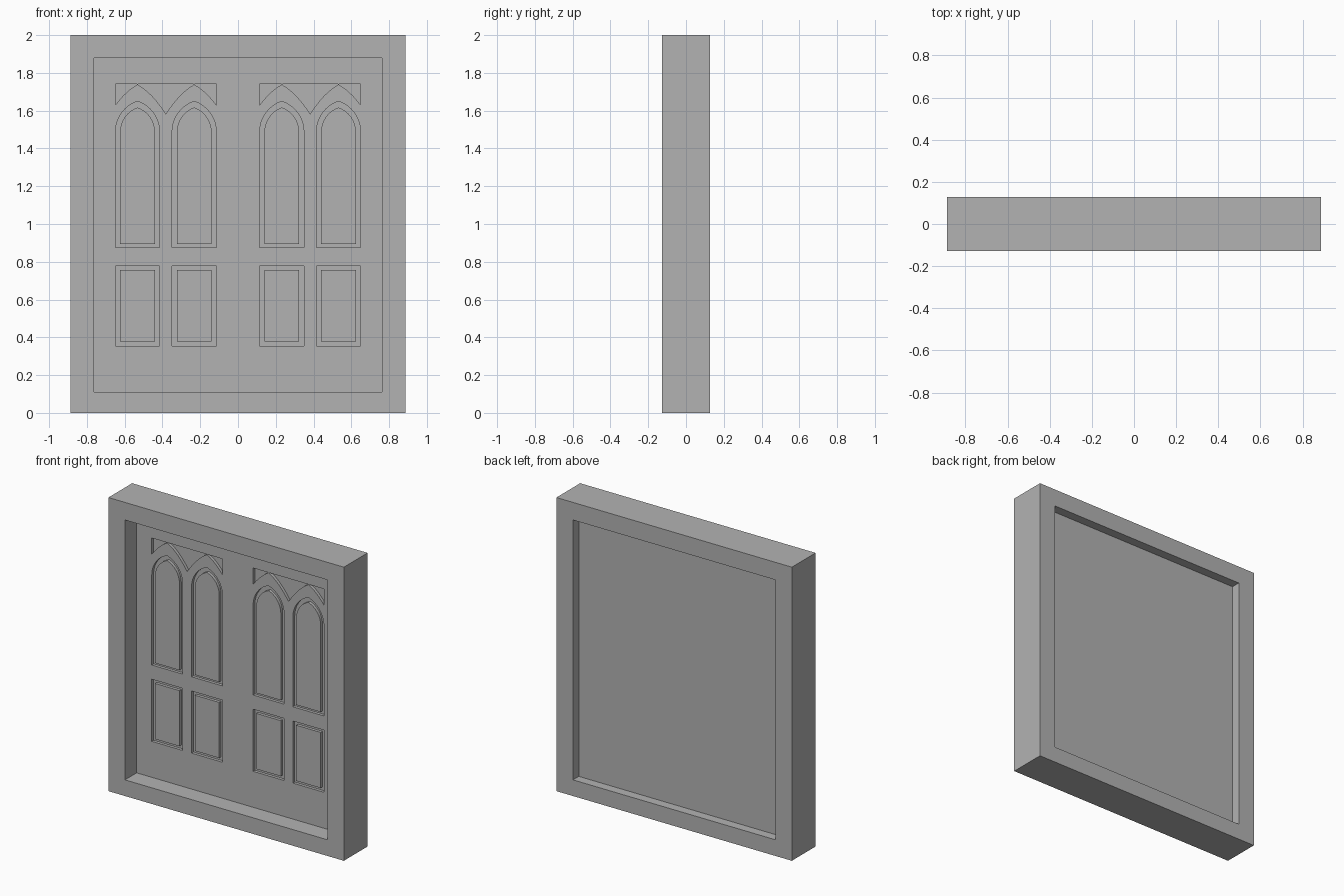
import bpy, bmesh, math

if "Cube" in bpy.data.objects:
    bpy.data.objects.remove(bpy.data.objects["Cube"])

W, D, H = 0.887, 0.1275, 2.0                  # frame half width, half depth, height
OX, OZ0, OZ1 = 0.7625, 0.11, 1.88             # opening
FRONT, BACK, GROOVE = -0.002, 0.065, 0.02     # door faces, groove depth
CENTRES = (-0.532, -0.232, 0.232, 0.532)      # panel columns
HALF = 0.117

mat = bpy.data.materials.new("grey")
mat.diffuse_color = (0.45, 0.45, 0.45, 1)
mat.use_nodes = True
mat.node_tree.nodes["Principled BSDF"].inputs["Base Color"].default_value = mat.diffuse_color


def add_prism(bm, outline, y0, y1):
    """Extrude an (x, z) outline from y0 to y1."""
    face = bm.faces.new([bm.verts.new((x, y0, z)) for x, z in outline])
    new = bmesh.ops.extrude_face_region(bm, geom=[face])["geom"]
    verts = [v for v in new if isinstance(v, bmesh.types.BMVert)]
    bmesh.ops.translate(bm, verts=verts, vec=(0, y1 - y0, 0))


def make(name, outlines, y0, y1):
    bm = bmesh.new()
    for o in outlines:
        add_prism(bm, o, y0, y1)
    bmesh.ops.recalc_face_normals(bm, faces=bm.faces)
    me = bpy.data.meshes.new(name)
    bm.to_mesh(me)
    bm.free()
    me.materials.append(mat)
    ob = bpy.data.objects.new(name, me)
    bpy.context.collection.objects.link(ob)
    return ob


def cut(target, cutter):
    mod = target.modifiers.new("cut", "BOOLEAN")
    mod.object, mod.operation, mod.solver = cutter, "DIFFERENCE", "EXACT"
    bpy.context.view_layer.objects.active = target
    bpy.ops.object.modifier_apply(modifier=mod.name)
    bpy.data.objects.remove(cutter)


def rect(x0, x1, z0, z1):
    return [(x0, z0), (x1, z0), (x1, z1), (x0, z1)]


def lancet(cx, hw, z0, spring, peak, n=8):
    """Pointed arch outline made of two circular arcs."""
    h = peak - spring
    r = (hw * hw + h * h) / (2 * hw)
    end = math.asin(h / r)
    right = [(cx + hw - r + r * math.cos(end * i / n), spring + r * math.sin(end * i / n))
             for i in range(n + 1)]
    left = [(2 * cx - x, z) for x, z in reversed(right[:-1])]
    return [(cx - hw, z0), (cx + hw, z0)] + right + left


def drop(dx):
    return 1.738 - 0.52 * dx - 3.43 * dx * dx


def spandrels(c0, c1, n=6, top=1.74):
    """Three recesses above a pair of arches."""
    steps = [i / n for i in range(n + 1)]
    gap, mid = 0.003, (c1 - c0) / 2
    outer = [gap + (HALF - gap) * t for t in steps]
    inner = [gap + (mid - gap) * t for t in steps]
    left = [(c0 - d, drop(d)) for d in outer] + [(c0 - HALF, top), (c0 - gap, top)]
    right = [(c1 + d, drop(d)) for d in outer] + [(c1 + HALF, top), (c1 + gap, top)]
    centre = ([(c0 + d, drop(d)) for d in inner]
              + [(c1 - d, drop(d)) for d in reversed(inner[:-1])]
              + [(c1 - gap, top), (c0 + gap, top)])
    return [left, centre, right]


# Surrounding frame with its opening
frame = make("frame", [rect(-W, W, 0, H)], -D, D)
cut(frame, make("opening_cutter", [rect(-OX, OX, OZ0, OZ1)], -1, 1))

# Door slab with panel recesses and spandrel recesses
door = make("door", [rect(-OX, OX, OZ0, OZ1)], FRONT, BACK)
recesses = [lancet(c, HALF, 0.875, 1.487, 1.65) for c in CENTRES]
recesses += [rect(c - HALF, c + HALF, 0.355, 0.778) for c in CENTRES]
recesses += spandrels(*CENTRES[:2]) + spandrels(*CENTRES[2:])
cut(door, make("recess_cutter", recesses, FRONT - 0.05, FRONT + GROOVE))

# Raised fields inside the recesses
hw = HALF - 0.025
make("arched_panels", [lancet(c, hw, 0.895, 1.487, 1.617) for c in CENTRES],
     FRONT, FRONT + GROOVE)
make("square_panels", [rect(c - hw, c + hw, 0.377, 0.756) for c in CENTRES],
     FRONT, FRONT + GROOVE)
